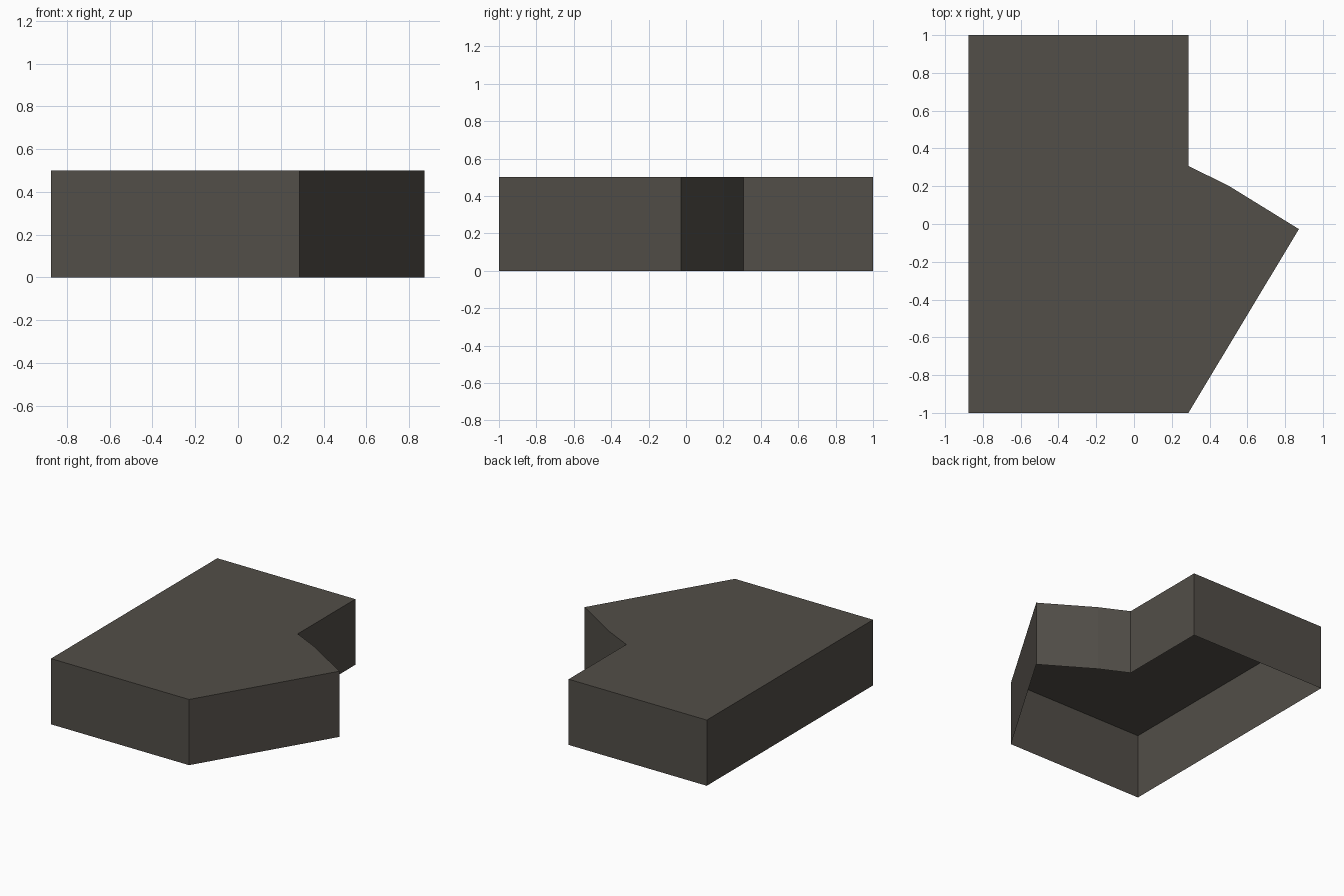
import bpy, bmesh

if "Cube" in bpy.data.objects:
    bpy.data.objects.remove(bpy.data.objects["Cube"])

# One flat dark stone colour
mat = bpy.data.materials.new("dark warm grey")
mat.diffuse_color = (0.085, 0.077, 0.065, 1)
mat.use_nodes = True
mat.node_tree.nodes["Principled BSDF"].inputs["Base Color"].default_value = mat.diffuse_color

# Plan outline, counter-clockwise, with a pointed side bulge
outline = [(-0.875, -1), (0.288, -1), (0.873, -0.027),
           (0.50, 0.203), (0.288, 0.307), (0.288, 1), (-0.875, 1)]
height = 0.5

# Open-bottomed shell: top cap and thin side walls
bm = bmesh.new()
low = [bm.verts.new((x, y, 0)) for x, y in outline]
high = [bm.verts.new((x, y, height)) for x, y in outline]
bm.faces.new(high)
for i in range(len(outline)):
    j = (i + 1) % len(outline)
    bm.faces.new((low[i], low[j], high[j], high[i]))

mesh = bpy.data.meshes.new("hollow_block")
bm.to_mesh(mesh)
bm.free()
mesh.materials.append(mat)
block = bpy.data.objects.new("hollow_block", mesh)
bpy.context.collection.objects.link(block)
